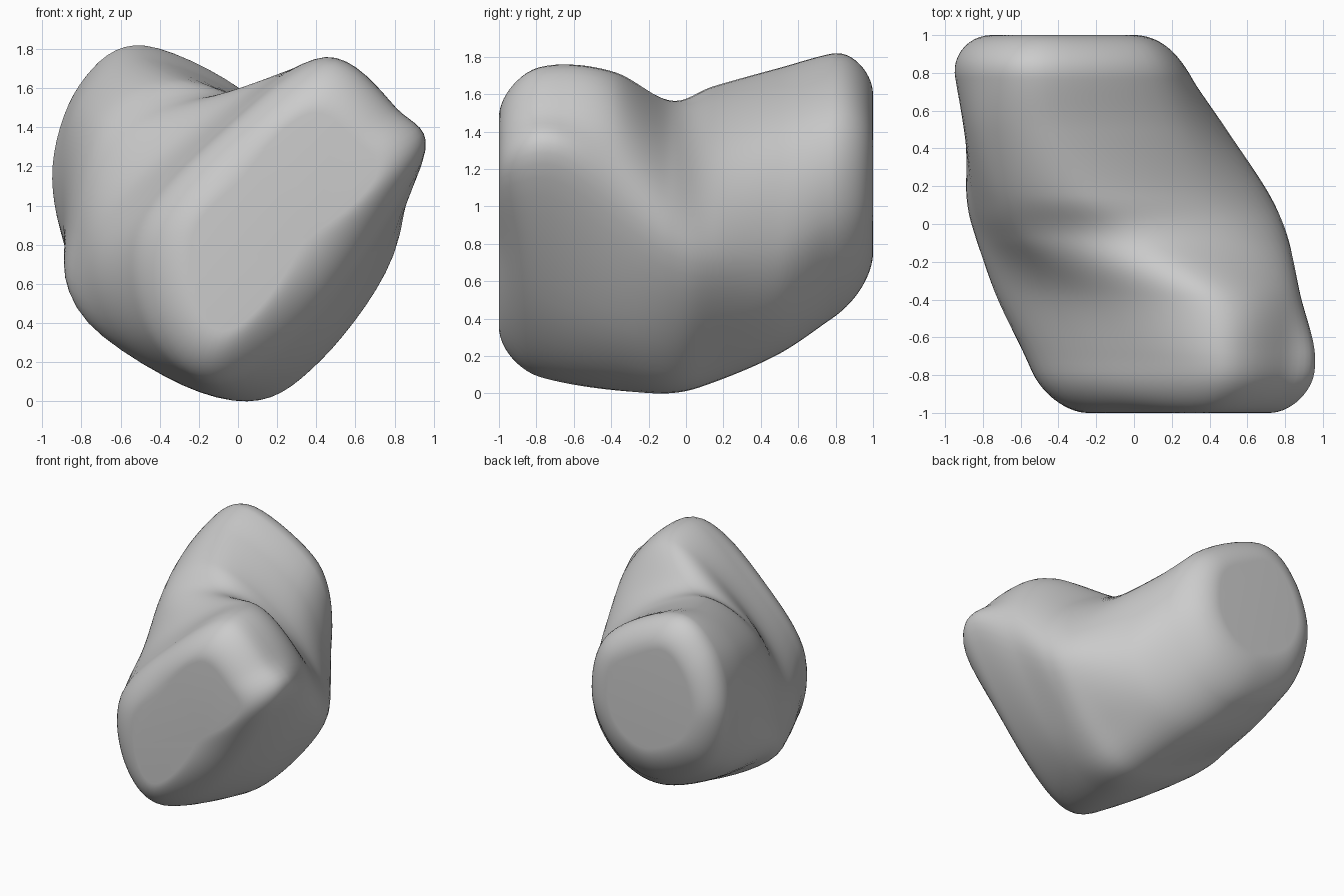
import bpy, bmesh, math
from mathutils import Vector

if "Cube" in bpy.data.objects:
    bpy.data.objects.remove(bpy.data.objects["Cube"])

# Cross-sections along y: bottom, lower right, right, upper right,
# top, upper left, left, lower left (x, z)
SECTIONS = [
    (-1.00, [(-.12, .15), (.38, .53), (.90, 1.18), (.76, 1.48), (.43, 1.67), (-.05, 1.37), (-.42, .88), (-.38, .38)]),
    (-0.70, [(-.08, .06), (.42, .39), (.94, 1.21), (.81, 1.49), (.45, 1.75), (-.05, 1.42), (-.54, .88), (-.49, .34)]),
    (-0.38, [(-.05, .01), (.45, .28), (.86, 1.00), (.78, 1.42), (.38, 1.71), (-.22, 1.39), (-.70, .84), (-.61, .32)]),
    (-0.08, [(-.02, .00), (.42, .20), (.81, .80), (.62, 1.25), (.02, 1.555), (-.56, 1.38), (-.80, .86), (-.75, .38)]),
    (0.15, [(-.05, .06), (.38, .25), (.72, .75), (.42, 1.27), (-.24, 1.63), (-.70, 1.45), (-.86, .90), (-.80, .47)]),
    (0.50, [(-.15, .21), (.28, .36), (.49, .78), (.24, 1.38), (-.42, 1.73), (-.80, 1.53), (-.90, 1.02), (-.77, .51)]),
    (0.80, [(-.30, .41), (.08, .54), (.29, .95), (.14, 1.48), (-.47, 1.81), (-.81, 1.61), (-.95, 1.13), (-.79, .65)]),
    (1.00, [(-.34, .53), (.03, .66), (.22, 1.02), (.11, 1.50), (-.47, 1.80), (-.81, 1.61), (-.97, 1.17), (-.79, .74)]),
]
STEPS = 8      # spline steps around each section
ALONG = 14     # spline steps between sections
RADIUS = 0.22  # rounding of both ends


def spline(a, b, c, d, t):
    return 0.5 * (2 * b + (c - a) * t + (2 * a - 5 * b + 4 * c - d) * t * t
                  + (3 * b - a - 3 * c + d) * t ** 3)


def closed_ring(y, pts):
    p = [Vector((x, y, z)) for x, z in pts]
    n = len(p)
    return [spline(p[i - 1], p[i], p[(i + 1) % n], p[(i + 2) % n], k / STEPS)
            for i in range(n) for k in range(STEPS)]


def round_end(ring):
    # Pull rings near either end inward to form a rounded edge
    mid = sum(ring, Vector()) / len(ring)
    u = min(1, max(0, (abs(mid.y) - 1 + RADIUS) / RADIUS))
    inset = RADIUS * (1 - math.sqrt(1 - u * u))
    return [mid + (v - mid) * (1 - inset / (v - mid).length) for v in ring]


# Smooth loft through the sections, with finer rings at the ends
base = [closed_ring(y, pts) for y, pts in SECTIONS]
last = len(base) - 1
before = [2 * a - b for a, b in zip(base[0], base[1])]
after = [2 * a - b for a, b in zip(base[-1], base[-2])]
padded = [before] + base + [after]
rings = []
for i in range(last):
    for k in range(ALONG):
        t = k / ALONG
        if i == 0:
            t = t * t
        elif i == last - 1:
            t = 1 - (1 - t) ** 2
        rings.append(round_end([spline(*q, t) for q in zip(*padded[i:i + 4])]))
rings.append(round_end(base[-1]))

bm = bmesh.new()
verts = [[bm.verts.new(p) for p in ring] for ring in rings]
for r0, r1 in zip(verts, verts[1:]):
    for j in range(len(r0)):
        k = (j + 1) % len(r0)
        bm.faces.new((r0[j], r0[k], r1[k], r1[j]))
# Flat front and back end faces
bm.faces.new(verts[0])
bm.faces.new(verts[-1])
lowest = min(v.co.z for v in bm.verts)
bmesh.ops.translate(bm, verts=bm.verts, vec=(0, 0, -lowest))
bmesh.ops.recalc_face_normals(bm, faces=bm.faces)
mesh = bpy.data.meshes.new("rounded_stone")
bm.to_mesh(mesh)
bm.free()
stone = bpy.data.objects.new("rounded_stone", mesh)
bpy.context.collection.objects.link(stone)
for f in mesh.polygons:
    f.use_smooth = True
